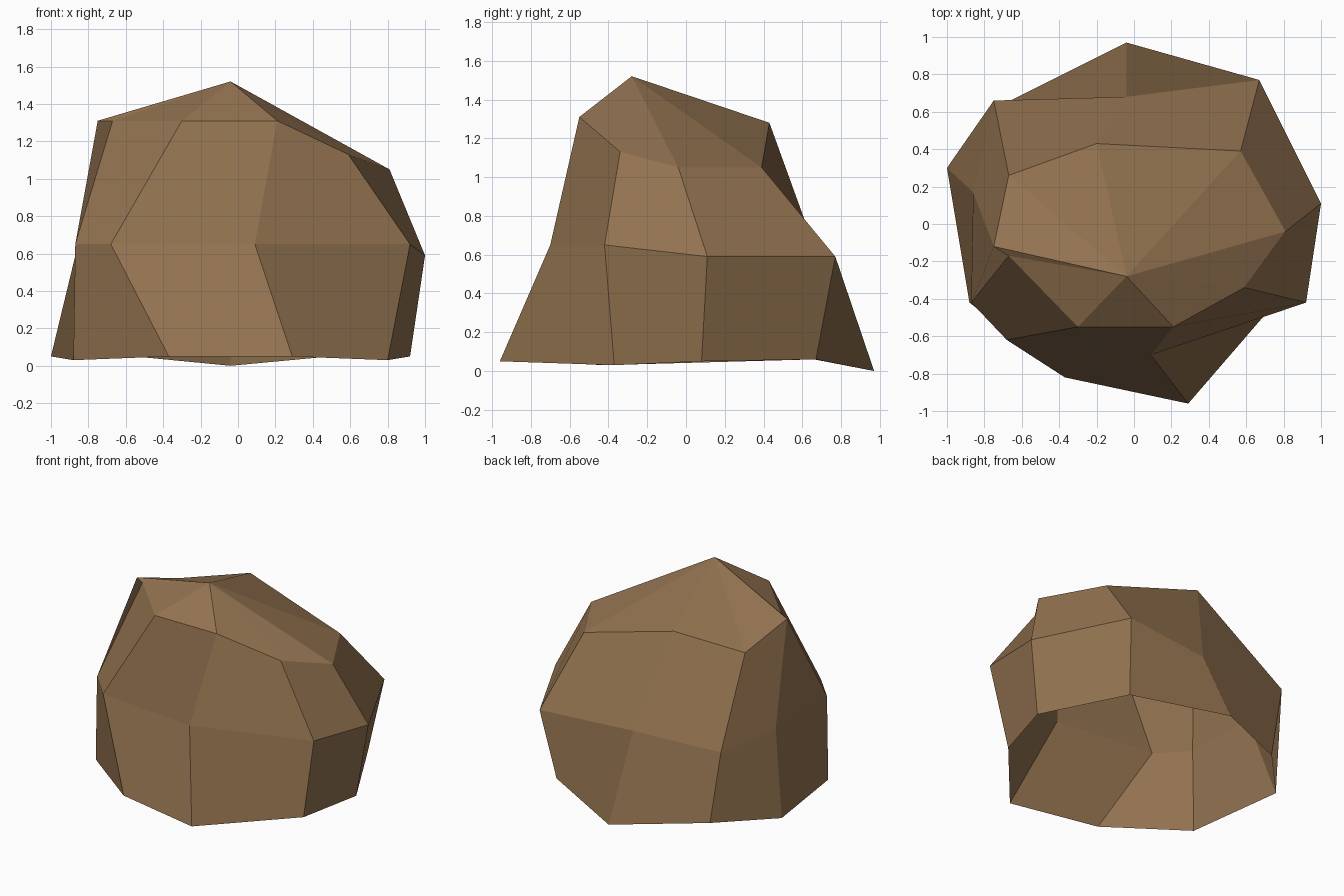
import bpy
import bmesh

# Remove the default cube only
default_cube = bpy.data.objects.get("Cube")
if default_cube:
    bpy.data.objects.remove(default_cube, do_unlink=True)


def make_material(name, colour):
    material = bpy.data.materials.new(name)
    material.use_nodes = True
    material.diffuse_color = colour
    shader = next(node for node in material.node_tree.nodes
                  if node.type == "BSDF_PRINCIPLED")
    shader.inputs["Base Color"].default_value = colour
    shader.inputs["Roughness"].default_value = 1
    return material


def add_ring(mesh, points):
    return [mesh.verts.new(point) for point in points]


def bridge(mesh, lower, upper):
    """Join two rings of equal length with a closed band of quads."""
    for i in range(len(lower)):
        j = (i + 1) % len(lower)
        mesh.faces.new((lower[j], upper[j], upper[i], lower[i]))


def cap(mesh, ring, tip):
    """Close a ring with a fan of triangles."""
    for i in range(len(ring)):
        mesh.faces.new((ring[i], ring[(i + 1) % len(ring)], tip))


# Nine-sided rings, counter-clockwise from the back
ground_ring = [
    (-.04, .97, 0), (-.66, .66, .06), (-1, .3, .05),
    (-.88, -.42, .03), (-.37, -.82, .05), (.29, -.96, .05),
    (.8, -.37, .03), (.92, .08, .05), (.6, .67, .06)]
waist_ring = [
    (-.04, .68, .59), (-.75, .66, .61), (-.86, .17, .63),
    (-.87, -.42, .65), (-.68, -.62, .65), (.09, -.7, .65),
    (.92, -.42, .65), (1, .11, .59), (.67, .77, .59)]
shoulder_ring = [
    (-.2, .43, 1.28), (-.67, .26, 1.18), (-.75, -.12, 1.31),
    (-.67, -.17, 1.31), (-.3, -.55, 1.31), (.21, -.55, 1.31),
    (.59, -.34, 1.13), (.81, -.04, 1.05), (.57, .39, 1.05)]
peak = (-.04, -.28, 1.52)

# Boulder shell, open underneath
shell = bmesh.new()
rings = [add_ring(shell, ring)
         for ring in (ground_ring, waist_ring, shoulder_ring)]
for lower, upper in zip(rings, rings[1:]):
    bridge(shell, lower, upper)
cap(shell, rings[-1], shell.verts.new(peak))
shell.normal_update()

# Flat-faced boulder object
boulder_mesh = bpy.data.meshes.new("boulder")
shell.to_mesh(boulder_mesh)
shell.free()
boulder_mesh.materials.append(make_material("brown stone", (.29, .17, .08, 1)))
boulder = bpy.data.objects.new("boulder", boulder_mesh)
bpy.context.collection.objects.link(boulder)
